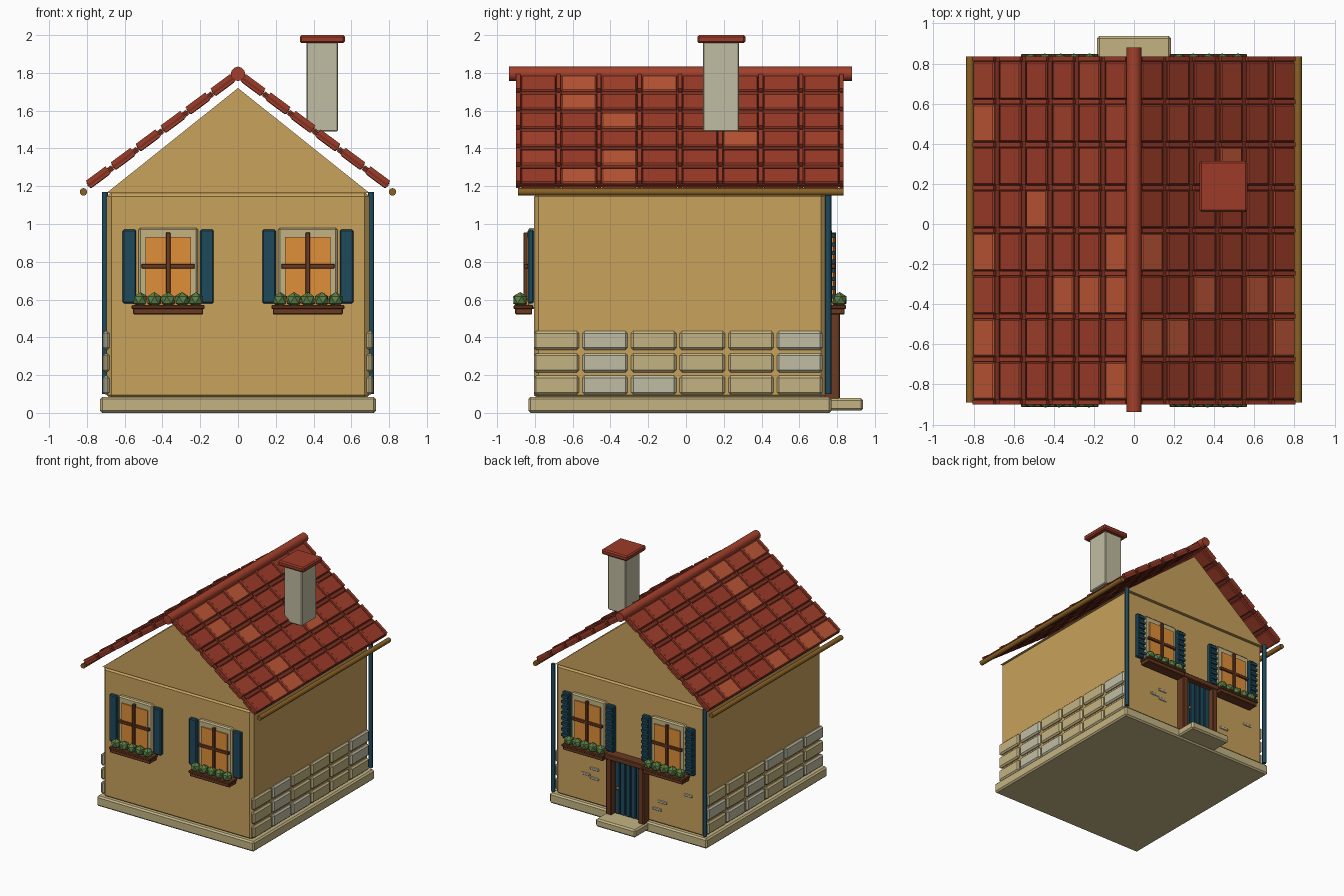
import bpy, bmesh, math, random
from mathutils import Matrix, Vector

if "Cube" in bpy.data.objects:
    bpy.data.objects.remove(bpy.data.objects["Cube"])

random.seed(4)
CY = -0.0325          # centre of the house body in y
HX, HY = 0.695, 0.7725  # wall half sizes
PITCH = math.atan(0.74)


def mat(name, hexcol):
    m = bpy.data.materials.new(name)
    c = [int(hexcol[i:i + 2], 16) / 255 for i in (0, 2, 4)]
    m.diffuse_color = [v / 12.92 if v < 0.04 else ((v + 0.055) / 1.055) ** 2.4 for v in c] + [1]
    m.use_nodes = True
    m.node_tree.nodes["Principled BSDF"].inputs["Base Color"].default_value = m.diffuse_color
    return m


WALL, STONE, PALE = mat("plaster", "C8A25C"), mat("stone", "C4B484"), mat("pale_stone", "C0BCA2")
BLUE, WOOD, GLASS = mat("blue_paint", "1F4A5C"), mat("dark_wood", "6B3A20"), mat("lit_glass", "E09038")
GREEN, GUTTER, BRASS = mat("leaves", "5B7F45"), mat("gutter", "8B6225"), mat("brass", "C09030")
TILES = [mat("tile_a", "9C3B28"), mat("tile_b", "A3402B"), mat("tile_c", "BC5535")]
CAP, DARK = mat("cap", "9C3B28"), mat("roof_dark", "7E3020")


def finish(name, bm, material, bevel=0.0):
    bmesh.ops.recalc_face_normals(bm, faces=bm.faces)
    me = bpy.data.meshes.new(name)
    bm.to_mesh(me)
    bm.free()
    me.materials.append(material)
    ob = bpy.data.objects.new(name, me)
    bpy.context.collection.objects.link(ob)
    if bevel:
        b = ob.modifiers.new("bevel", "BEVEL")
        b.width, b.segments = bevel, 1
    return ob


def boxes(name, items, material, bevel=0.0):
    """items: (centre, size[, tilt about y])"""
    bm = bmesh.new()
    for it in items:
        tilt = it[2] if len(it) > 2 else 0
        m = Matrix.Translation(it[0]) @ Matrix.Rotation(tilt, 4, "Y") @ Matrix.Diagonal((*it[1], 1))
        bmesh.ops.create_cube(bm, size=1, matrix=m)
    return finish(name, bm, material, bevel)


def span(x0, x1, y0, y1, z0, z1):
    return ((x0 + x1) / 2, (y0 + y1) / 2, (z0 + z1) / 2), (abs(x1 - x0), abs(y1 - y0), z1 - z0)


def rod(name, p, q, r, material, sides=12):
    p, q = Vector(p), Vector(q)
    bm = bmesh.new()
    m = Matrix.Translation((p + q) / 2) @ (q - p).to_track_quat("Z", "Y").to_matrix().to_4x4()
    bmesh.ops.create_cone(bm, cap_ends=True, segments=sides, radius1=r, radius2=r,
                          depth=(q - p).length, matrix=m)
    ob = finish(name, bm, material)
    for f in ob.data.polygons:
        f.use_smooth = len(f.vertices) == 4
    return ob


# foundation, walls and gable
boxes("foundation", [((0, CY, 0.0425), (1.46, 1.605, 0.085))], STONE, 0.012)
boxes("walls", [span(-HX, HX, CY - HY, CY + HY, 0.07, 1.17)], WALL, 0.025)
bm = bmesh.new()
tri = [bm.verts.new((x, CY - HY, z)) for x, z in ((-HX, 1.165), (HX, 1.165), (0, 1.72))]
face = bm.faces.new(tri)
ext = bmesh.ops.extrude_face_region(bm, geom=[face])
bmesh.ops.translate(bm, vec=(0, 2 * HY, 0), verts=[v for v in ext["geom"] if isinstance(v, bmesh.types.BMVert)])
finish("gable", bm, WALL)

# stone courses on both side walls
courses = {0: [], 1: []}
for s in (-1, 1):
    for row in range(3):
        for col in range(6):
            y, z = -0.686 + col * 0.2575, 0.147 + row * 0.118
            courses[random.random() < 0.35].append(((s * 0.698, y, z), (0.034, 0.24, 0.1)))
boxes("side_stones", courses[0], STONE, 0.012)
boxes("side_stones_pale", courses[1], PALE, 0.012)
# exposed stone chips on the back wall
chips = [(0.33, 0.38), (0.41, 0.32), (0.33, 0.3), (-0.3, 0.27), (-0.25, 0.2), (-0.54, 0.39)]
boxes("back_stone_chips", [((x, CY + HY, z), (0.08, 0.012, 0.022)) for x, z in chips], PALE, 0.004)

# roof deck, tiles, ribs between columns and lips between rows
cosp = math.cos(PITCH)
shades, ribs, lips, deck = ([], [], []), [], [], []
for s in (-1, 1):
    t = s * PITCH
    deck.append(((s * 0.4, CY, 1.79 - 0.74 * 0.4), (0.79 / cosp, 1.735, 0.012), t))
    for row in range(6):
        x = 0.08 + 0.132 * row
        z = 1.79 - 0.74 * x
        for col in range(9):
            y = CY - 0.856 + col * 0.214
            ribs.append(((s * x, y, z + 0.006), (0.13, 0.022, 0.046), t))
            if col == 8:
                continue
            yc = y + 0.107
            shade = random.choices((0, 1, 2), (5, 3, 2))[0]
            shades[shade].append(((s * x, yc, z), (0.13, 0.186, 0.042), t))
            xl = x + 0.066
            if row < 5:
                lips.append(((s * xl, yc, 1.79 - 0.74 * xl), (0.026, 0.186, 0.03), t))
boxes("roof_deck", deck, DARK)
boxes("tile_ribs", ribs, CAP)
boxes("tile_lips", lips, DARK)
for i in range(3):
    boxes("roof_tiles_" + "abc"[i], shades[i], TILES[i], 0.006)
rod("ridge_cap", (0, -0.938, 1.795), (0, 0.88, 1.795), 0.038, TILES[1])

# gutters and rear downpipes
for s, side in ((-1, "left"), (1, "right")):
    rod("gutter_" + side, (s * 0.818, -0.89, 1.17), (s * 0.818, 0.835, 1.17), 0.02, GUTTER, 10)
    rod("downpipe_" + side, (s * 0.705, 0.753, 0.1), (s * 0.705, 0.753, 1.17), 0.016, BLUE, 8)

# chimney
boxes("chimney", [span(0.363, 0.53, 0.09, 0.28, 1.49, 1.965)], PALE, 0.006)
boxes("chimney_cap", [span(0.327, 0.567, 0.06, 0.315, 1.957, 2.0)], CAP, 0.01)


# windows with shutters and planters, front (-1) and back (+1)
def window(cx, f, tag):
    def part(x0, x1, d0, d1, z0, z1):
        return span(cx + x0, cx + x1, CY + f * (HY + d0), CY + f * (HY + d1), z0, z1)

    boxes("window_frame_" + tag, [part(-0.157, 0.157, -0.02, 0.03, 0.55, 0.98)], STONE, 0.01)
    boxes("window_pane_" + tag, [part(-0.12, 0.12, 0.01, 0.04, 0.56, 0.93)], GLASS)
    boxes("window_bars_" + tag, [part(-0.012, 0.012, 0.03, 0.055, 0.56, 0.955),
                                 part(-0.141, 0.141, 0.03, 0.052, 0.765, 0.789)], WOOD, 0.003)
    boxes("shutters_" + tag, [part(s * 0.205 - 0.036, s * 0.205 + 0.036, 0, 0.034, 0.58, 0.97)
                              for s in (-1, 1)], BLUE, 0.007)
    if f > 0:  # louvre slats
        boxes("shutter_slats_" + tag, [part(s * 0.205 - 0.03, s * 0.205 + 0.03, 0.03, 0.05, z, z + 0.022)
                                       for s in (-1, 1) for z in [0.605 + 0.046 * k for k in range(8)]], BLUE)
    boxes("planter_" + tag, [part(-0.185, 0.185, 0.01, 0.1, 0.522, 0.555),
                             part(-0.193, 0.193, 0.005, 0.108, 0.55, 0.57)], WOOD, 0.004)
    bm = bmesh.new()
    for k in range(5):
        m = Matrix.Translation((cx + (k - 2) * 0.0735, CY + f * (HY + 0.073), 0.598))
        bmesh.ops.create_icosphere(bm, subdivisions=1, radius=0.042, matrix=m @ Matrix.Rotation(k, 4, "Z"))
    finish("plants_" + tag, bm, GREEN)


for f, fn in ((-1, "front"), (1, "back")):
    for s, sn in ((-1, "left"), (1, "right")):
        window(s * 0.37, f, fn + "_" + sn)

# back door with frame, planks, handle and step
yb = CY + HY
boxes("door_frame", [span(-0.175, -0.125, yb - 0.02, 0.815, 0.06, 0.55),
                     span(0.125, 0.175, yb - 0.02, 0.815, 0.06, 0.55),
                     span(-0.185, 0.185, yb - 0.02, 0.82, 0.535, 0.58)], WOOD, 0.006)
boxes("door_planks", [span(-0.123 + k * 0.0495, -0.079 + k * 0.0495, yb - 0.01, 0.775, 0.08, 0.54)
                      for k in range(5)], BLUE, 0.005)
boxes("door_back", [span(-0.125, 0.125, yb - 0.01, 0.762, 0.08, 0.54)], BLUE)
bm = bmesh.new()
bmesh.ops.create_icosphere(bm, subdivisions=2, radius=0.013, matrix=Matrix.Translation((0.085, 0.785, 0.3)))
finish("door_handle", bm, BRASS)
boxes("door_step", [span(-0.185, 0.185, 0.74, 0.938, 0.012, 0.078)], STONE, 0.012)
